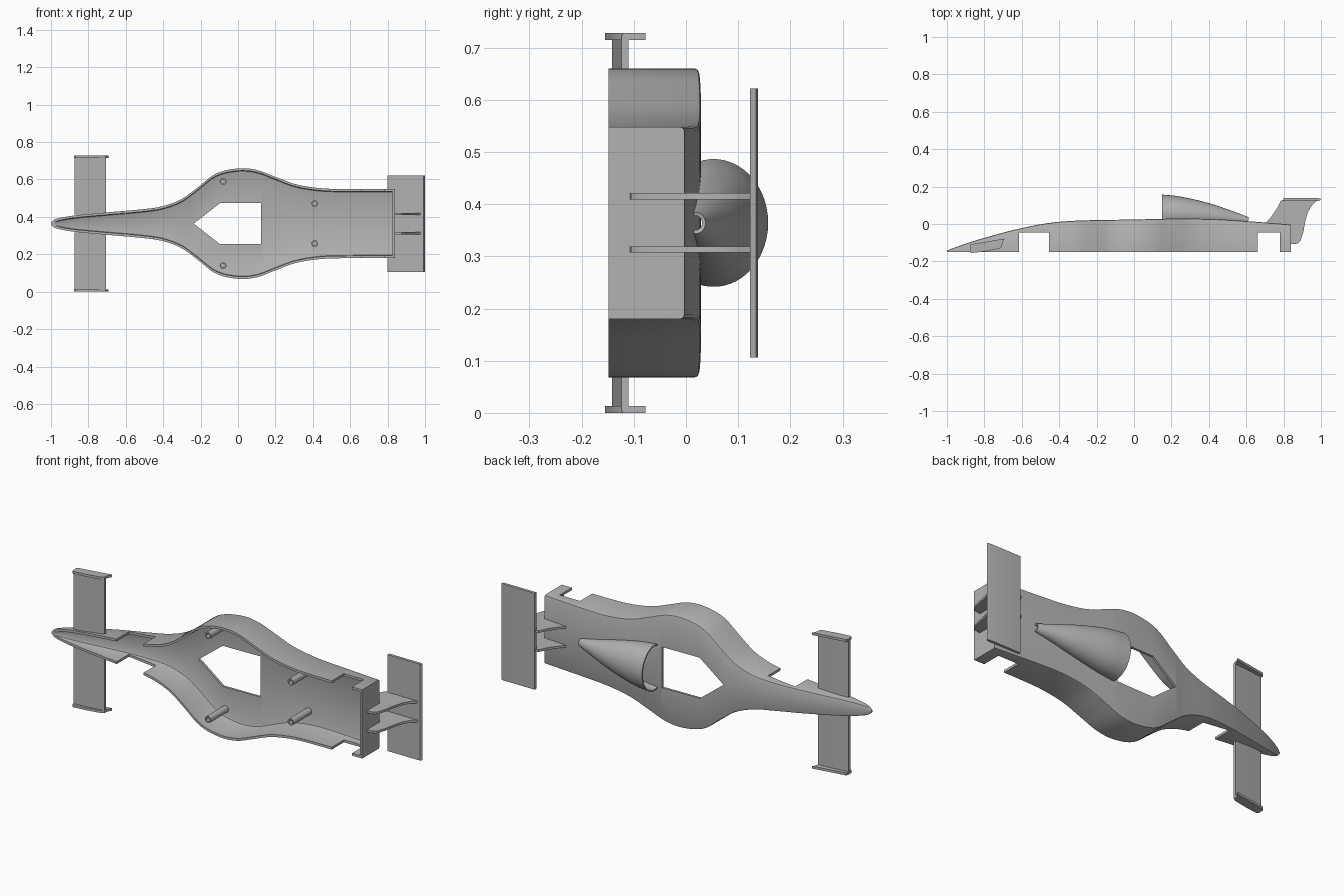
import bpy, bmesh, math

cube = bpy.data.objects.get("Cube")
if cube:
    bpy.data.objects.remove(cube, do_unlink=True)

MID = 0.364      # centre line across the car
FLOOR = -0.149   # lower rim of the shell
SKIN = 0.013     # shell thickness

grey = bpy.data.materials.new("plain grey")
grey.use_nodes = True
colour = (0.45, 0.45, 0.45, 1)
grey.diffuse_color = colour
grey.node_tree.nodes["Principled BSDF"].inputs["Base Color"].default_value = colour

# Half width and upper edge of the body along its length
WIDTH = [(-1, .004), (-.985, .02), (-.95, .031), (-.87, .044), (-.7, .06), (-.5, .078),
         (-.4, .094), (-.3, .132), (-.22, .19), (-.12, .266), (0, .295), (.1, .287),
         (.2, .25), (.3, .213), (.4, .194), (.5, .186), (.84, .184)]
TOP = [(-1, -.142), (-.9, -.105), (-.75, -.06), (-.6, -.022), (-.45, .006), (-.3, .018),
       (0, .024), (.25, .029), (.45, .025), (.65, .012), (.84, -.003)]


def smooth_at(keys, x):
    """Smooth curve through the key points."""
    n = len(keys)
    i = max(k for k in range(n - 1) if keys[k][0] <= x or k == 0)

    def slope(k):
        a, b = keys[max(k - 1, 0)], keys[min(k + 1, n - 1)]
        return (b[1] - a[1]) / (b[0] - a[0])
    (x0, y0), (x1, y1) = keys[i], keys[i + 1]
    d = x1 - x0
    t = min(max((x - x0) / d, 0), 1)
    return (y0 * (1 + 2 * t) * (1 - t) ** 2 + slope(i) * d * t * (1 - t) ** 2
            + y1 * t * t * (3 - 2 * t) + slope(i + 1) * d * t * t * (t - 1))


def finish(name, bm, angle=35):
    bmesh.ops.recalc_face_normals(bm, faces=bm.faces)
    mesh = bpy.data.meshes.new(name)
    bm.to_mesh(mesh)
    bm.free()
    mesh.materials.append(grey)
    obj = bpy.data.objects.new(name, mesh)
    bpy.context.collection.objects.link(obj)
    shade(obj, angle)
    return obj


def shade(obj, angle=35):
    bpy.ops.object.select_all(action='DESELECT')
    obj.select_set(True)
    bpy.context.view_layer.objects.active = obj
    bpy.ops.object.shade_smooth_by_angle(angle=math.radians(angle))


def loft(name, rings, closed=True):
    bm = bmesh.new()
    rows = [[bm.verts.new(p) for p in ring] for ring in rings]
    n = len(rows[0])
    for a, b in zip(rows, rows[1:]):
        for j in range(n if closed else n - 1):
            k = (j + 1) % n
            bm.faces.new((a[j], a[k], b[k], b[j]))
    if closed:
        bm.faces.new(rows[0])
        bm.faces.new(rows[-1])
    return finish(name, bm)


def prism(name, outline, z0, z1):
    """Side outline (x, y) extruded across the car."""
    bm = bmesh.new()
    face = bm.faces.new([bm.verts.new((x, y, z0)) for x, y in outline])
    made = bmesh.ops.extrude_face_region(bm, geom=[face])
    moved = [v for v in made["geom"] if isinstance(v, bmesh.types.BMVert)]
    bmesh.ops.translate(bm, verts=moved, vec=(0, 0, z1 - z0))
    return finish(name, bm)


def box_outline(x0, x1, y0, y1):
    return [(x0, y0), (x1, y0), (x1, y1), (x0, y1)]


def apply(obj, kind, **settings):
    bpy.context.view_layer.objects.active = obj
    mod = obj.modifiers.new(kind.lower(), kind)
    for key, value in settings.items():
        setattr(mod, key, value)
    bpy.ops.object.modifier_apply(modifier=mod.name)


def cut(obj, cutter):
    apply(obj, 'BOOLEAN', operation='DIFFERENCE', solver='EXACT', object=cutter)
    bpy.data.objects.remove(cutter, do_unlink=True)


def body_rings(x0, x1, inset, floor):
    rings = []
    for i in range(101):
        x = x0 + (x1 - x0) * (i / 100) ** 1.35
        h = max(smooth_at(WIDTH, x) - inset, .002)
        top = max(smooth_at(TOP, x) - inset, floor + .004)
        r = min(.008, (top - floor) / 2, h / 2)
        half = [(h, floor), (h, top - r), (h - r * .3, top - r * .3), (h - r, top)]
        both = half + [(-w, y) for w, y in reversed(half)]
        rings.append([(x, y, MID + w) for w, y in both])
    return rings


# Hollow body shell, open underneath
body = loft("body_shell", body_rings(-1, .84, 0, FLOOR))
cut(body, loft("hollow", body_rings(-.985, .826, SKIN, -.25)))

# Axle notches in the side walls
for x0, x1 in ((-.615, -.455), (.66, .78)):
    cut(body, prism("notch", box_outline(x0, x1, -.3, -.046), -.2, .9))

# Cockpit opening
bm = bmesh.new()
opening = [(-.237, 0), (-.097, .109), (.123, .109), (.123, -.109), (-.097, -.109)]
low, high = [[bm.verts.new((x, y, MID + w)) for x, w in opening] for y in (-.1, .1)]
bm.faces.new(low)
bm.faces.new(high)
for j in range(5):
    k = (j + 1) % 5
    bm.faces.new((low[j], low[k], high[k], high[j]))
cut(body, finish("cockpit_cutter", bm))
shade(body)

# Engine cover: hollow tapering hood, open at the front
HOOD_W = [(.15, .119), (.25, .107), (.4, .073), (.52, .04), (.61, .017)]
HOOD_T = [(.15, .154), (.25, .143), (.4, .108), (.52, .068), (.61, .034)]
rings = []
for i in range(25):
    x = .15 + .46 * i / 24
    deck = smooth_at(TOP, x)
    w, top = smooth_at(HOOD_W, x), smooth_at(HOOD_T, x)
    mid_y = deck + .2 * (top - deck)
    ring = []
    for j in range(33):
        a = math.radians(-25 + 230 * j / 32)
        y = mid_y + (top - mid_y) * math.sin(a)
        ring.append((x, max(y, deck - .005), MID + w * math.cos(a)))
    rings.append(ring)
hood = loft("engine_cover", rings, closed=False)
apply(hood, 'SOLIDIFY', thickness=.007, offset=0)
shade(hood, 50)

# Hollow mounting posts inside the shell
for px, w in ((-.08, .225), (.41, .107)):
    for side, label in ((1, "left"), (-1, "right")):
        rings = []
        for radius, y in ((.018, .016), (.018, -.14), (.011, -.14), (.011, -.02)):
            rings.append([(px + radius * math.cos(math.tau * k / 20), y,
                           MID + side * w + radius * math.sin(math.tau * k / 20))
                          for k in range(20)])
        loft("mounting_post_" + label, rings)

# Front wing halves with end plates
wing = [(-.875, -.142), (-.705, -.124), (-.705, -.11), (-.79, -.117), (-.875, -.127)]
plate = [(-.87, -.155), (-.8, -.147), (-.72, -.132), (-.706, -.122), (-.703, -.1),
         (-.692, -.078), (-.79, -.095), (-.87, -.108), (-.877, -.115), (-.877, -.148)]
# Rear wing supports
support = [(.7, .0), (.735, .04), (.765, .085), (.785, .125), (.8, .13), (.985, .13),
           (.955, .105), (.93, .065), (.915, .01), (.905, -.045), (.89, -.09),
           (.875, -.105), (.836, -.108), (.836, -.01)]
for side, label in ((1, "left"), (-1, "right")):
    prism("front_wing_" + label, wing, MID + side * .048, MID + side * .36)
    prism("end_plate_" + label, plate, MID + side * .351, MID + side * .364)
    prism("rear_wing_support_" + label, support, MID + side * .045, MID + side * .057)

# Rear wing
prism("rear_wing", [(.8, .123), (.8, .138), (.985, .138), (1, .134), (.992, .123)],
      MID - .258, MID + .258)
